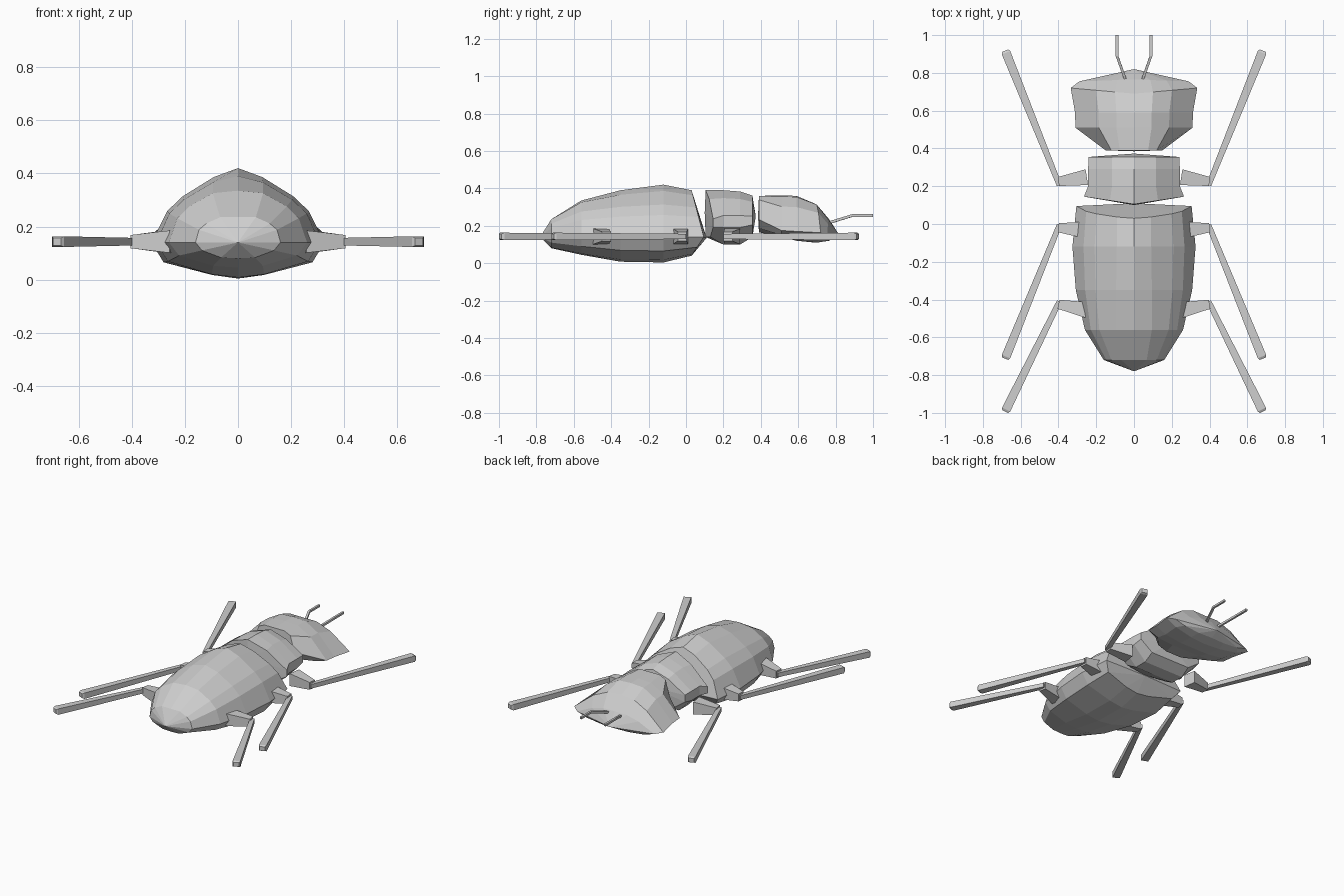
import bpy, bmesh
from mathutils import Vector

cube = bpy.data.objects.get("Cube")
if cube:
    bpy.data.objects.remove(cube, do_unlink=True)

# One plain grey for the whole body
GREY = (0.62, 0.62, 0.62, 1.0)
mat = bpy.data.materials.new("shell grey")
mat.use_nodes = True
mat.diffuse_color = GREY
bsdf = next(n for n in mat.node_tree.nodes if n.type == 'BSDF_PRINCIPLED')
bsdf.inputs["Base Color"].default_value = GREY
bsdf.inputs["Roughness"].default_value = 0.8


def finish(name, bm):
    bmesh.ops.recalc_face_normals(bm, faces=bm.faces)
    mesh = bpy.data.meshes.new(name)
    bm.to_mesh(mesh)
    bm.free()
    mesh.materials.append(mat)
    obj = bpy.data.objects.new(name, mesh)
    bpy.context.scene.collection.objects.link(obj)


def skin(bm, rings):
    for a, b in zip(rings, rings[1:]):
        n = len(a)
        for i in range(n):
            bm.faces.new((a[i], a[(i + 1) % n], b[(i + 1) % n], b[i]))


def loft(name, stations, sharp, soft, tips):
    """Skin mirrored cross-sections along y and close both ends to a tip.
    station: y, half width, top, middle, bottom, lean by height, lean by width, softness"""
    bm = bmesh.new()
    rings = []
    for y, w, top, mid, bot, lean, sweep, s in stations:
        half = [(a[0] + (b[0] - a[0]) * s, a[1] + (b[1] - a[1]) * s)
                for a, b in zip(sharp, soft)]
        full = half + [(-u, v) for u, v in half[-2:0:-1]]
        rings.append([bm.verts.new((u * w, y + lean * abs(v) + sweep * abs(u),
                                    mid + v * (top - mid if v > 0 else mid - bot)))
                      for u, v in full])
    skin(bm, rings)
    for ring, tip in zip((rings[0], rings[-1]), tips):
        t = bm.verts.new((0, *tip))
        for i in range(len(ring)):
            bm.faces.new((ring[i], ring[(i + 1) % len(ring)], t))
    finish(name, bm)


def bar(name, points):
    """Square bar through points: (x, y, z), half width, half height"""
    bm = bmesh.new()
    rings = []
    for i, (p, w, h) in enumerate(points):
        d = Vector(points[min(i + 1, len(points) - 1)][0]) - Vector(points[max(i - 1, 0)][0])
        side = d.cross(Vector((0, 0, 1))).normalized()
        up = side.cross(d).normalized()
        rings.append([bm.verts.new(Vector(p) + side * w * a + up * h * b)
                      for a, b in ((1, 1), (-1, 1), (-1, -1), (1, -1))])
    skin(bm, rings)
    bm.faces.new(rings[0])
    bm.faces.new(rings[-1])
    finish(name, bm)


# Abdomen: ridged on top, rounder towards the tail
ridged = [(0, 1), (.28, .88), (.64, .62), (.82, .42), (1, 0), (.86, -.55), (.3, -.9), (0, -1)]
rounded = [(0, 1), (.42, 1), (.75, .75), (.92, .5), (1, 0), (.85, -.5), (.4, -.95), (0, -1)]
loft("abdomen", [
    (-.72, .16, .235, .14, .08, 0, 0, 1),
    (-.56, .26, .335, .14, .045, 0, 0, .6),
    (-.35, .308, .39, .14, .008, 0, 0, .2),
    (-.12, .326, .42, .14, .004, 0, 0, 0),
    (.095, .305, .39, .14, .04, -.065, 0, .1),
], ridged, rounded, [(-.78, .14), (.11, .135)])

# Thorax: short peaked collar
collar = [(0, 1), (.48, .72), (1, .1), (1, -.35), (.62, -1), (0, -1)]
loft("thorax", [
    (.105, .265, .39, .22, .14, 0, .04, 0),
    (.2, .243, .39, .24, .1, 0, 0, 0),
    (.29, .243, .383, .24, .1, 0, 0, 0),
    (.355, .24, .362, .24, .14, 0, 0, 0),
], collar, collar, [(.1, .27), (.373, .25)])

# Head: broad, flat crown with flared front corners
crown = [(0, 1), (.3, .97), (.6, .7), (1, .05), (.75, -.6), (.35, -1), (0, -1)]
square = [(0, 1), (.5, 1), (.8, .85), (1, .1), (.85, -.6), (.4, -1), (0, -1)]
loft("head", [
    (.39, .15, .36, .22, .165, 0, 0, 1),
    (.51, .31, .362, .165, .14, 0, 0, 0),
    (.59, .312, .36, .16, .12, 0, 0, 0),
    (.69, .335, .318, .155, .11, 0, .03, 0),
    (.765, .29, .235, .15, .12, 0, -.01, 0),
], crown, square, [(.385, .25), (.82, .15)])

# Legs: hip block and long straight shank; antennae with one bend
Z = .143
legs = {  # hip root, hip end, shank start, shank end
    "front": ((.25, .248), (.40, .225), (.395, .205), (.682, .918)),
    "middle": ((.275, -.03), (.40, -.02), (.395, -.005), (.682, -.713)),
    "rear": ((.25, -.455), (.40, -.425), (.395, -.41), (.682, -.993)),
}
for sign, side in ((1, "left"), (-1, "right")):
    for pos, (root, knee, start, end) in legs.items():
        root, knee, start, end = [Vector((sign * x, y, Z)) for x, y in (root, knee, start, end)]
        bar(f"{pos}_hip_{side}", [(root, .042, .042), (knee, .024, .025)])
        step = (end - start).normalized() * .012
        bar(f"{pos}_leg_{side}", [(start, .014, .014), (end - step, .024, .02),
                                  (end, .017, .014)])
    bar(f"antenna_{side}", [((sign * .04, .75, .212), .007, .007),
                            ((sign * .09, .89, .255), .007, .007),
                            ((sign * .09, 1.0, .255), .007, .007)])
